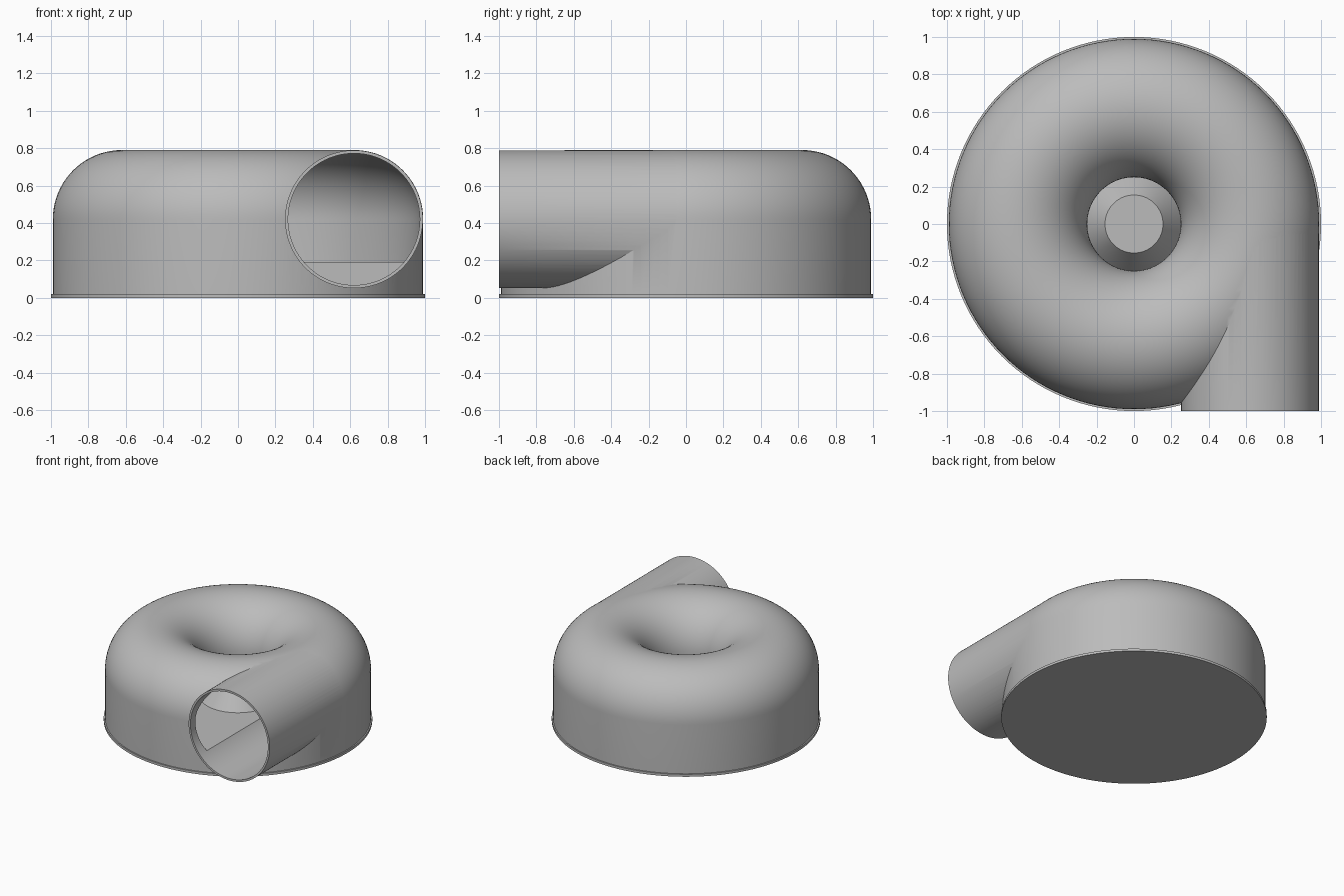
import bpy, bmesh
from math import sin, cos, pi, radians
from mathutils import Matrix

if "Cube" in bpy.data.objects:
    bpy.data.objects.remove(bpy.data.objects["Cube"])

grey = bpy.data.materials.new("plain_grey")
grey.use_nodes = True
grey.diffuse_color = (0.5, 0.5, 0.5, 1)
grey.node_tree.nodes["Principled BSDF"].inputs["Base Color"].default_value = (0.5, 0.5, 0.5, 1)

RING, MID_Z = 0.62, 0.42      # centre of the tube section
SEGMENTS = 128


def make_object(name, bm):
    bmesh.ops.recalc_face_normals(bm, faces=bm.faces)
    mesh = bpy.data.meshes.new(name)
    bm.to_mesh(mesh)
    bm.free()
    mesh.materials.append(grey)
    obj = bpy.data.objects.new(name, mesh)
    bpy.context.collection.objects.link(obj)
    return obj


def revolve(name, profile):
    """Spin an (r, z) profile that starts and ends on the axis."""
    bm = bmesh.new()
    verts = [bm.verts.new((r, 0, z)) for r, z in profile]
    edges = [bm.edges.new(pair) for pair in zip(verts, verts[1:])]
    bmesh.ops.spin(bm, geom=verts + edges, cent=(0, 0, 0), axis=(0, 0, 1),
                   angle=2 * pi, steps=SEGMENTS, use_duplicate=False)
    bmesh.ops.remove_doubles(bm, verts=bm.verts, dist=0.0001)
    return make_object(name, bm)


def pipe(name, radius, front, back):
    bm = bmesh.new()
    place = Matrix.Translation((RING, (front + back) / 2, MID_Z)) @ Matrix.Rotation(pi / 2, 4, "X")
    bmesh.ops.create_cone(bm, cap_ends=True, segments=96, radius1=radius,
                          radius2=radius, depth=back - front, matrix=place)
    return make_object(name, bm)


def half_round(radius, steps=40):
    return [(RING + radius * cos(pi * i / steps), MID_Z + radius * sin(pi * i / steps))
            for i in range(steps + 1)]


def combine(target, tool, operation):
    mod = target.modifiers.new(operation.title(), "BOOLEAN")
    mod.operation, mod.solver, mod.object = operation, "EXACT", tool
    bpy.context.view_layer.objects.active = target
    bpy.ops.object.modifier_apply(modifier=mod.name)
    bpy.data.objects.remove(tool)


# Outer housing: base lip, straight wall, rounded top rolling into the inlet
housing = revolve("housing", [(0, 0), (1, 0), (1, 0.02), (0.99, 0.02)]
                  + half_round(0.37) + [(0.25, 0.40), (0, 0.40)])
combine(housing, pipe("outlet_outside", 0.3685, -1.0, 0.0), "UNION")

# Hollow chamber with raised floor and tapered hub, then the outlet bore
chamber = revolve("chamber", [(0, 0.36), (0.155, 0.36), (0.28, 0.19), (0.975, 0.19)]
                  + half_round(0.355) + [(0, 0.42)])
combine(housing, chamber, "DIFFERENCE")
combine(housing, pipe("outlet_bore", 0.352, -1.1, 0.0), "DIFFERENCE")

# Smooth shading with crisp rims
bpy.ops.object.select_all(action="DESELECT")
housing.select_set(True)
bpy.context.view_layer.objects.active = housing
bpy.ops.object.shade_smooth_by_angle(angle=radians(30))
